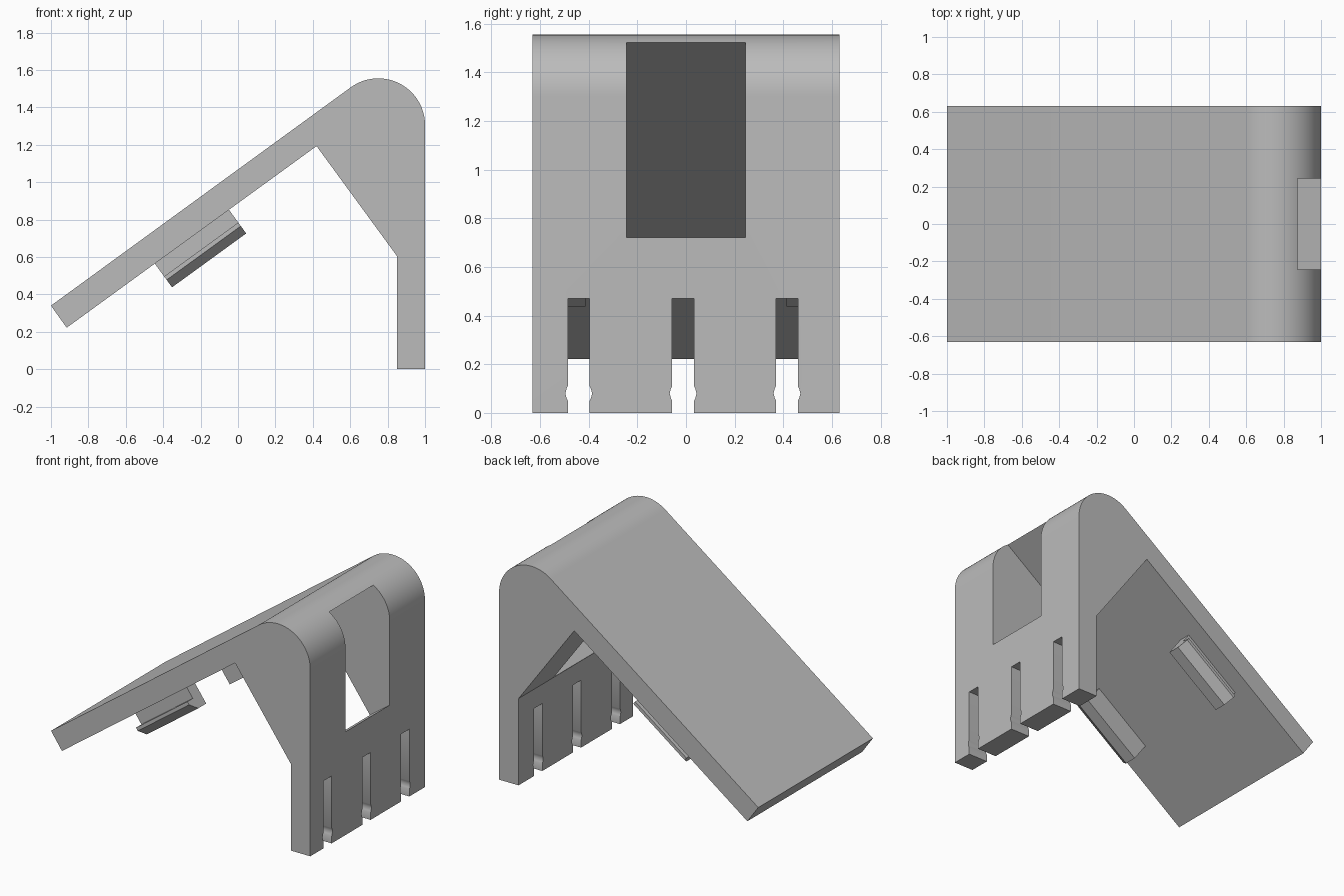
import bpy
import bmesh
from math import radians, cos, sin
from mathutils import Vector

cube = bpy.data.objects.get("Cube")
if cube:
    bpy.data.objects.remove(cube, do_unlink=True)

grey = bpy.data.materials.new("light_grey")
grey.use_nodes = True
COLOUR = (0.5, 0.5, 0.5, 1)
grey.diffuse_color = COLOUR
grey.node_tree.nodes["Principled BSDF"].inputs["Base Color"].default_value = COLOUR


def prism(name, points, offset):
    """Close a planar outline of 3D points and extrude it by offset."""
    bm = bmesh.new()
    face = bm.faces.new([bm.verts.new(p) for p in points])
    result = bmesh.ops.extrude_face_region(bm, geom=[face])
    verts = [v for v in result["geom"] if isinstance(v, bmesh.types.BMVert)]
    bmesh.ops.translate(bm, verts=verts, vec=offset)
    bmesh.ops.recalc_face_normals(bm, faces=bm.faces[:])
    mesh = bpy.data.meshes.new(name)
    bm.to_mesh(mesh)
    bm.free()
    mesh.materials.append(grey)
    obj = bpy.data.objects.new(name, mesh)
    bpy.context.collection.objects.link(obj)
    return obj


def side_prism(name, profile, half_width):
    """Extrude an x-z profile symmetrically across y."""
    return prism(name, [(x, -half_width, z) for x, z in profile],
                 (0, 2 * half_width, 0))


def cut(target, cutter):
    cutter.hide_render = True
    mod = target.modifiers.new("cut", "BOOLEAN")
    mod.object = cutter
    mod.solver = "EXACT"
    bpy.context.view_layer.objects.active = target
    bpy.ops.object.modifier_apply(modifier=mod.name)
    bpy.data.objects.remove(cutter, do_unlink=True)


# Bent bracket: upright wall, rounded top, sloping panel and solid gusset
TILT = radians(36)
RADIUS, STEPS = 0.25, 32
sweep = radians(90) + TILT
arc = [(0.75 + RADIUS * cos(sweep * i / STEPS), 1.305 + RADIUS * sin(sweep * i / STEPS))
       for i in range(STEPS + 1)]
inner_corner = (0.42, 1.193)
bracket = side_prism("bracket", [(0.85, 0), (1, 0)] + arc +
                     [(-1, 0.34), (-0.916, 0.222), inner_corner, (0.85, 0.605)], 0.632)

# Window through the wall and gusset, running parallel to the panel
cut(bracket, side_prism("window_cutter", [
    (0.8, 0.575), (1.1, 0.793), (1.1, 1.687), inner_corner, (0.5, 0.8)], 0.244))

# Cable slots with a small rounded snap notch on each side
for centre in (-0.441, -0.012, 0.415):
    half = [(0.045, -0.1), (0.045, 0.05), (0.05, 0.06), (0.055, 0.08),
            (0.05, 0.1), (0.045, 0.11), (0.045, 0.47)]
    outline = half + [(-y, z) for y, z in reversed(half)]
    cut(bracket, prism("slot_cutter", [(0.7, centre + y, z) for y, z in outline],
                       (0.5, 0, 0)))

# Hooked clips under the panel, barbs facing outward
along = Vector((cos(TILT), 0, sin(TILT)))
down = Vector((sin(TILT), 0, -cos(TILT)))
start = Vector((-0.445, 0, 0.565))
clip_profile = [(0.413, -0.02), (0.413, 0.157), (0.5, 0.157),
                (0.56, 0.108), (0.56, 0.085), (0.5, 0.085), (0.5, -0.02)]
for name, side in (("front_clip", -1), ("back_clip", 1)):
    prism(name, [start + down * d + Vector((0, side * y, 0)) for y, d in clip_profile],
          along * 0.49)

# Smooth the rounded top while keeping every hard edge crisp
bpy.ops.object.select_all(action="DESELECT")
bracket.select_set(True)
bpy.context.view_layer.objects.active = bracket
bpy.ops.object.shade_smooth_by_angle(angle=radians(30))
